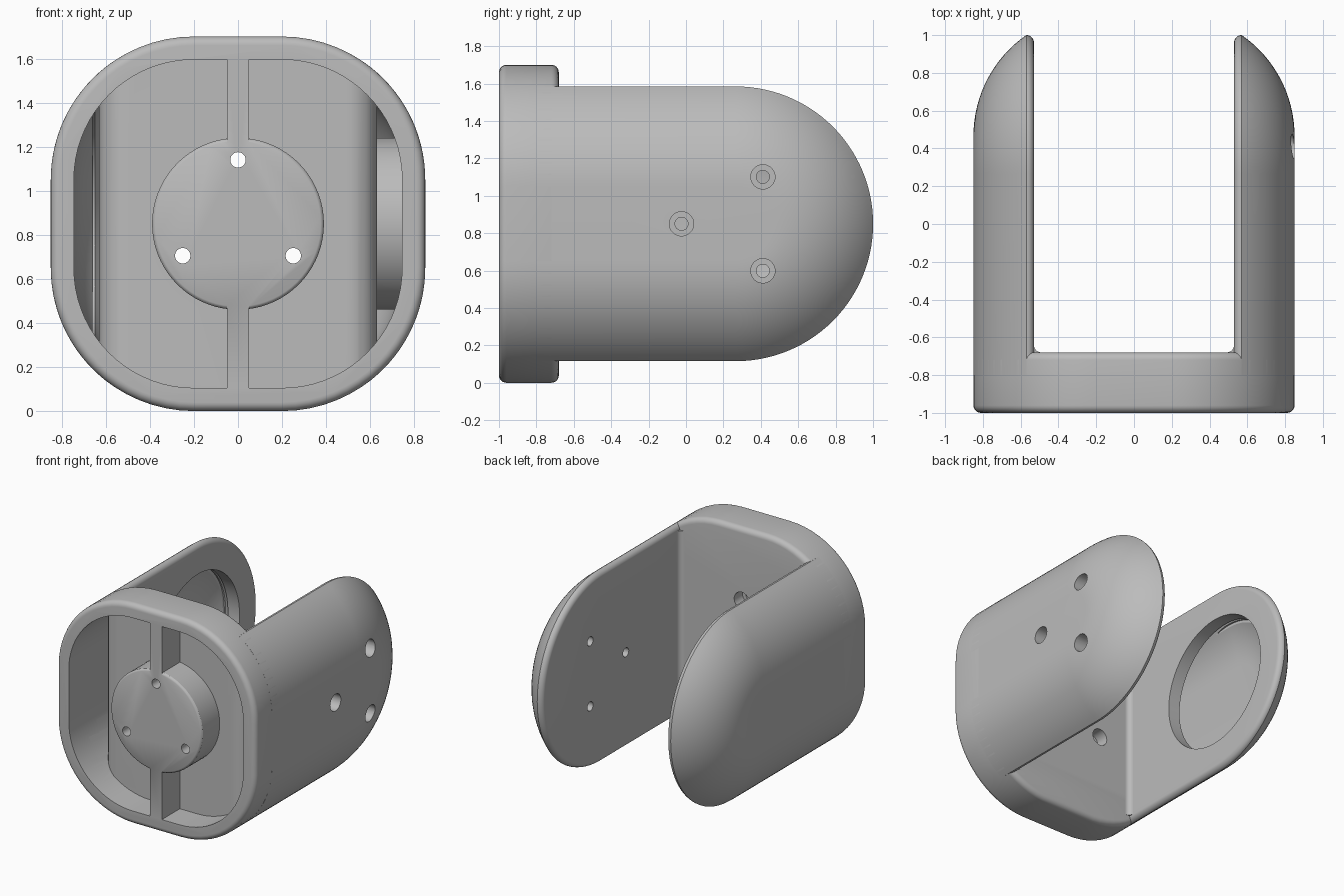
import bpy, bmesh
from math import sin, cos, pi, sqrt, asin
from mathutils import Vector

if "Cube" in bpy.data.objects:
    bpy.data.objects.remove(bpy.data.objects["Cube"], do_unlink=True)

CZ = 0.85      # height of the centre line
FLAT = 0.2     # half length of the straight sides
R = 0.65       # outer corner radius
RI = 0.545     # inner corner radius
ARM_Y = 0.266  # centre of the round arm ends
GAP = 0.53     # half width of the opening between the arms
BACK = -0.68   # rear face of the base
WALL = 0.1
FIL = 0.04

grey = bpy.data.materials.new("plain grey")
grey.use_nodes = True
grey.diffuse_color = (0.5, 0.5, 0.5, 1)
grey.node_tree.nodes["Principled BSDF"].inputs["Base Color"].default_value = (0.5, 0.5, 0.5, 1)


def loft(name, rings):
    """Skin a list of equal closed rings and cap both ends."""
    bm = bmesh.new()
    loops = [[bm.verts.new(p) for p in ring] for ring in rings]
    n = len(loops[0])
    for a, b in zip(loops, loops[1:]):
        for i in range(n):
            j = (i + 1) % n
            bm.faces.new((a[i], a[j], b[j], b[i]))
    bm.faces.new(loops[0])
    bm.faces.new(loops[-1])
    bmesh.ops.recalc_face_normals(bm, faces=bm.faces)
    mesh = bpy.data.meshes.new(name)
    bm.to_mesh(mesh)
    bm.free()
    mesh.materials.append(grey)
    obj = bpy.data.objects.new(name, mesh)
    bpy.context.collection.objects.link(obj)
    return obj


def prism(name, outline, z0, z1):
    return loft(name, [[(x, y, z) for x, y in outline] for z in (z0, z1)])


def lathe(name, axis, centre, profile, n=72):
    """Turn (distance, radius) pairs around the x or y axis through centre."""
    rings = []
    for d, r in profile:
        ring = []
        for k in range(n):
            t = 2 * pi * k / n
            p = (d, r * sin(t), r * cos(t)) if axis == "x" else (r * sin(t), d, r * cos(t))
            ring.append(Vector(p) + Vector(centre))
        rings.append(ring)
    return loft(name, rings)


def rounded_square(y, radius, steps=16):
    pts = []
    for q, (sx, sz) in enumerate(((1, 1), (-1, 1), (-1, -1), (1, -1))):
        for k in range(steps + 1):
            t = (q + k / steps) * pi / 2
            pts.append((sx * FLAT + radius * cos(t), y, CZ + sz * FLAT + radius * sin(t)))
    return pts


def stadium(x, r, front, steps=56):
    """Side slice: straight at the front, half round at the rear."""
    arc = [pi / 2 - pi * k / steps for k in range(steps + 1)]
    pts = [(x, ARM_Y + r * cos(t), CZ + r * sin(t)) for t in arc]
    return [(x, front, CZ + r)] + pts + [(x, front, CZ - r)]


def cut(target, tools):
    for tool in tools:
        m = target.modifiers.new("cut", "BOOLEAN")
        m.operation = "DIFFERENCE"
        m.solver = "EXACT"
        m.object = tool
    bpy.context.view_layer.update()
    dg = bpy.context.evaluated_depsgraph_get()
    mesh = bpy.data.meshes.new_from_object(target.evaluated_get(dg))
    target.modifiers.clear()
    target.data = mesh


helpers = []


def helper(obj):
    obj.hide_render = True
    helpers.append(obj)
    return obj


# Hollow interior, with everything that must stay solid taken out of it
angles = [pi / 2 * k / 18 for k in range(19)]
half = [(FLAT + RI * sin(a), FLAT + RI * cos(a)) for a in angles]
slices = [(-x, r) for x, r in reversed(half)] + half
hollow = helper(loft("hollow", [stadium(x, r, -1.1) for x, r in slices]))

IN = GAP + WALL
RC = FIL + WALL
arc = [pi / 2 * k / 8 for k in range(9)]
corner = [(IN - RC + RC * cos(t), BACK - WALL + RC - RC * sin(t)) for t in arc]
outline = [(IN, 2)] + corner + [(-x, y) for x, y in reversed(corner)] + [(-IN, 2)]
keep_panel = helper(prism("keep_panel", outline, -0.5, 2.2))
keep_rib = helper(prism("keep_rib", [(-0.05, -1.2), (0.05, -1.2), (0.05, -0.7), (-0.05, -0.7)], -0.3, 2))
hub_profile = [(-1.2, 0.375), (-1, 0.375), (-0.995, 0.384), (-0.985, 0.39), (-0.7, 0.39)]
keep_hub = helper(lathe("keep_hub", "y", (0, 0, CZ), hub_profile))
keep_boss = helper(lathe("keep_boss", "x", (0, ARM_Y, CZ), [(0.58, 0.39), (0.9, 0.39)]))
cut(hollow, [keep_panel, keep_rib, keep_hub, keep_boss])

# Base: rounded block with softened front and rear edges
rim = [FIL * k / 6 for k in range(7)]
fillet = [(FIL * (1 - sin(pi / 2 * k / 6)), FIL * (1 - cos(pi / 2 * k / 6))) for k in range(7)]
front = [rounded_square(-1 + dy, R - inset) for dy, inset in reversed(fillet)]
rear = [rounded_square(BACK - dy, R - inset) for dy, inset in fillet]
base = loft("base", front + rear)

base_cutters = [hollow]
for k in range(3):
    t = pi / 2 + 2 * pi * k / 3
    c = (0.29 * cos(t), 0, CZ + 0.29 * sin(t))
    profile = [(-1.2, 0.035), (-0.78, 0.035), (-0.78, 0.065), (-0.5, 0.065)]
    base_cutters.append(helper(lathe("base_screw_hole", "y", c, profile, 32)))
cut(base, base_cutters)

# Arms: side slices with a soft inner edge and a domed outer face
edge_x = GAP + FIL
edge_r = FLAT + sqrt(R * R - (edge_x - FLAT) ** 2)
arm_slices = [(edge_x - FIL * cos(t), edge_r - FIL + FIL * sin(t)) for t in arc]
a0 = asin((edge_x - FLAT) / R)
for k in range(1, 17):
    a = a0 + (pi / 2 - a0) * k / 16
    arm_slices.append((FLAT + R * sin(a), FLAT + R * cos(a)))
arms = {}
for side, s in (("left", 1), ("right", -1)):
    arms[s] = loft(side + "_arm", [stadium(s * x, r, -0.8) for x, r in arm_slices])

arm_cutters = [hollow]
for k in range(3):
    t = pi / 3 + 2 * pi * k / 3
    c = (0, ARM_Y + 0.29 * cos(t), CZ + 0.29 * sin(t))
    profile = [(0.4, 0.035), (0.72, 0.035), (0.72, 0.065), (1, 0.065)]
    arm_cutters.append(helper(lathe("arm_screw_hole", "x", c, profile, 32)))
cut(arms[1], arm_cutters)
opening = helper(lathe("round_opening", "x", (0, ARM_Y, CZ), [(-0.4, 0.51), (-0.66, 0.51)], 96))
cut(arms[-1], [hollow, opening])

# Small fillets where the arms meet the base
strips = []
curve = [(GAP - FIL + FIL * cos(t), BACK + FIL - FIL * sin(t)) for t in arc]
strip = [(GAP + 0.01, BACK - 0.01), (GAP + 0.01, BACK + FIL)] + curve + [(GAP - FIL, BACK - 0.01)]
for side, s in (("left", 1), ("right", -1)):
    strips.append(prism(side + "_corner_fillet", [(s * x, y) for x, y in strip], 0.155, 1.545))

for obj in helpers:
    bpy.data.objects.remove(obj, do_unlink=True)

# Smooth shading with sharp edges kept
for obj in [base, arms[1], arms[-1]] + strips:
    bpy.ops.object.select_all(action="DESELECT")
    obj.select_set(True)
    bpy.context.view_layer.objects.active = obj
    bpy.ops.object.shade_smooth_by_angle(angle=pi / 6)
